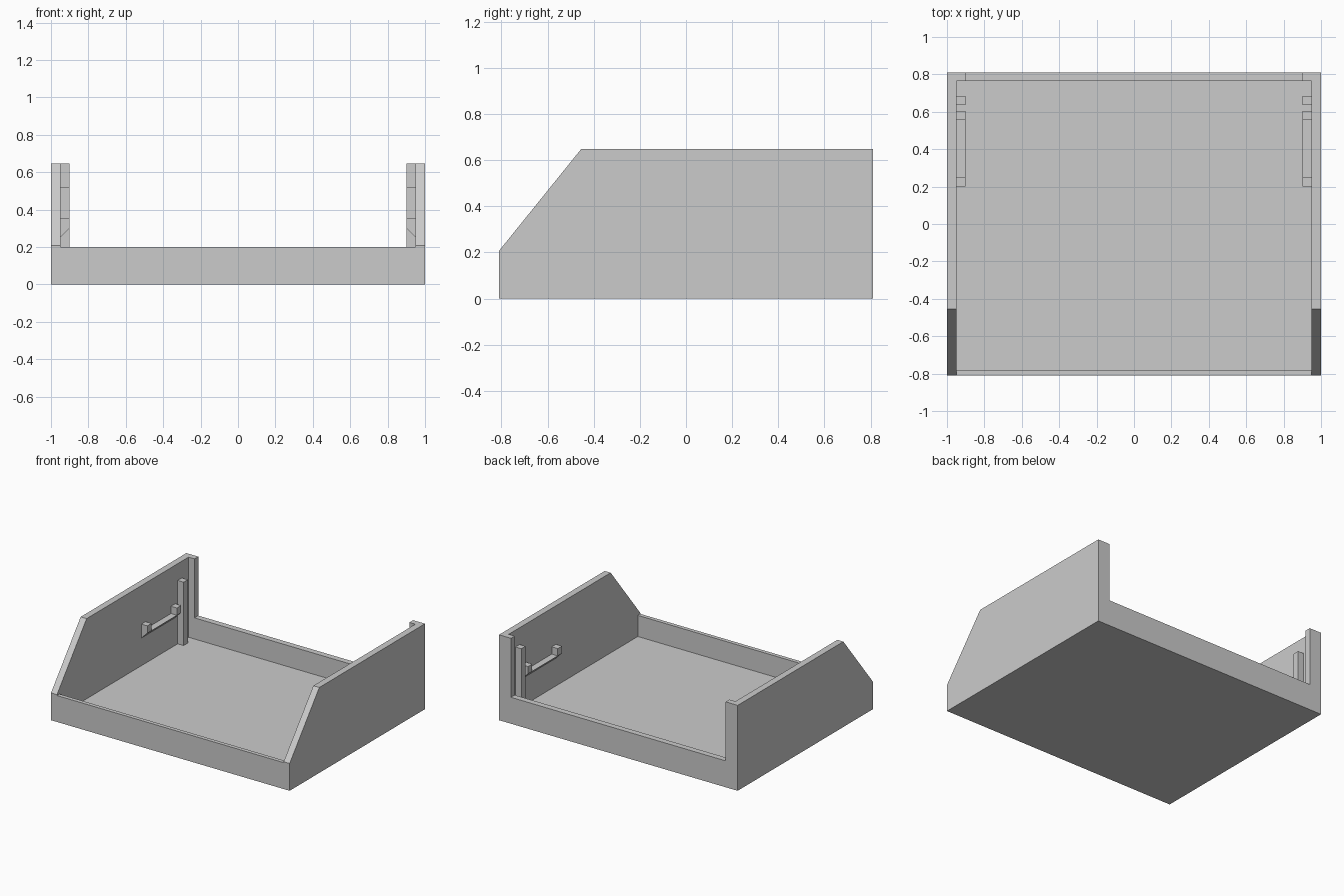
import bpy
import bmesh

old = bpy.data.objects.get("Cube")
if old:
    bpy.data.objects.remove(old, do_unlink=True)

# Material
grey = bpy.data.materials.new("plain grey")
grey.use_nodes = True
colour = (0.6, 0.6, 0.6, 1)
grey.diffuse_color = colour
grey.node_tree.nodes["Principled BSDF"].inputs["Base Color"].default_value = colour

WALL, POST, FLOOR, RIM = 0.95, 0.9, 0.04, 0.2
BACK, FRONT, TOP = 0.81, -0.81, 0.647


def prism(name, profile, start, end, axis):
    """Extrude a flat profile along x (profile is y, z) or y (profile is x, z)."""
    def place(a, b, t):
        return (t, a, b) if axis == "x" else (a, t, b)
    bm = bmesh.new()
    lower = [bm.verts.new(place(a, b, start)) for a, b in profile]
    upper = [bm.verts.new(place(a, b, end)) for a, b in profile]
    bm.faces.new(lower)
    bm.faces.new(upper[::-1])
    n = len(profile)
    for i in range(n):
        j = (i + 1) % n
        bm.faces.new((lower[i], upper[i], upper[j], lower[j]))
    bmesh.ops.recalc_face_normals(bm, faces=bm.faces)
    mesh = bpy.data.meshes.new(name)
    bm.to_mesh(mesh)
    bm.free()
    mesh.materials.append(grey)
    obj = bpy.data.objects.new(name, mesh)
    bpy.context.collection.objects.link(obj)
    return obj


def rect(a0, a1, b0, b1):
    return [(a0, b0), (a1, b0), (a1, b1), (a0, b1)]


def carve(obj, cutter):
    cutter.hide_render = True
    mod = obj.modifiers.new("carve", "BOOLEAN")
    mod.operation = "DIFFERENCE"
    mod.solver = "EXACT"
    mod.object = cutter
    bpy.context.view_layer.objects.active = obj
    bpy.ops.object.modifier_apply(modifier=mod.name)
    bpy.data.objects.remove(cutter, do_unlink=True)


# Tray: solid side outline, hollowed inside and opened at front and back
tray = prism("tray_shell", [(FRONT, 0), (BACK, 0), (BACK, TOP), (-0.455, TOP),
                            (FRONT, 0.207)], -1, 1, "x")
carve(tray, prism("inside_cutter", [(-1, RIM), (-0.78, RIM), (-0.78, FLOOR),
                                    (0.765, FLOOR), (0.765, 1), (-1, 1)],
                  -WALL, WALL, "x"))
carve(tray, prism("back_cutter", rect(-POST, POST, RIM, 1), 0.7, 1, "y"))

# Wall fittings, the same on both sides
for side, s in (("left", 1), ("right", -1)):
    inner, outer = s * POST, s * WALL
    prism(side + "_guide_post", rect(inner, outer, FLOOR, 0.52), 0.635, 0.685, "y")
    # Ledge with a sloped underside between two raised end stops
    prism(side + "_ledge", [(outer, 0.25), (inner, 0.3), (outer, 0.3)],
          0.25, 0.555, "y")
    stop = [(outer, 0.25), (inner, 0.3), (inner, 0.355), (outer, 0.355)]
    for end, y in (("front", 0.2), ("back", 0.555)):
        prism(f"{side}_{end}_stop", stop, y, y + 0.05, "y")
